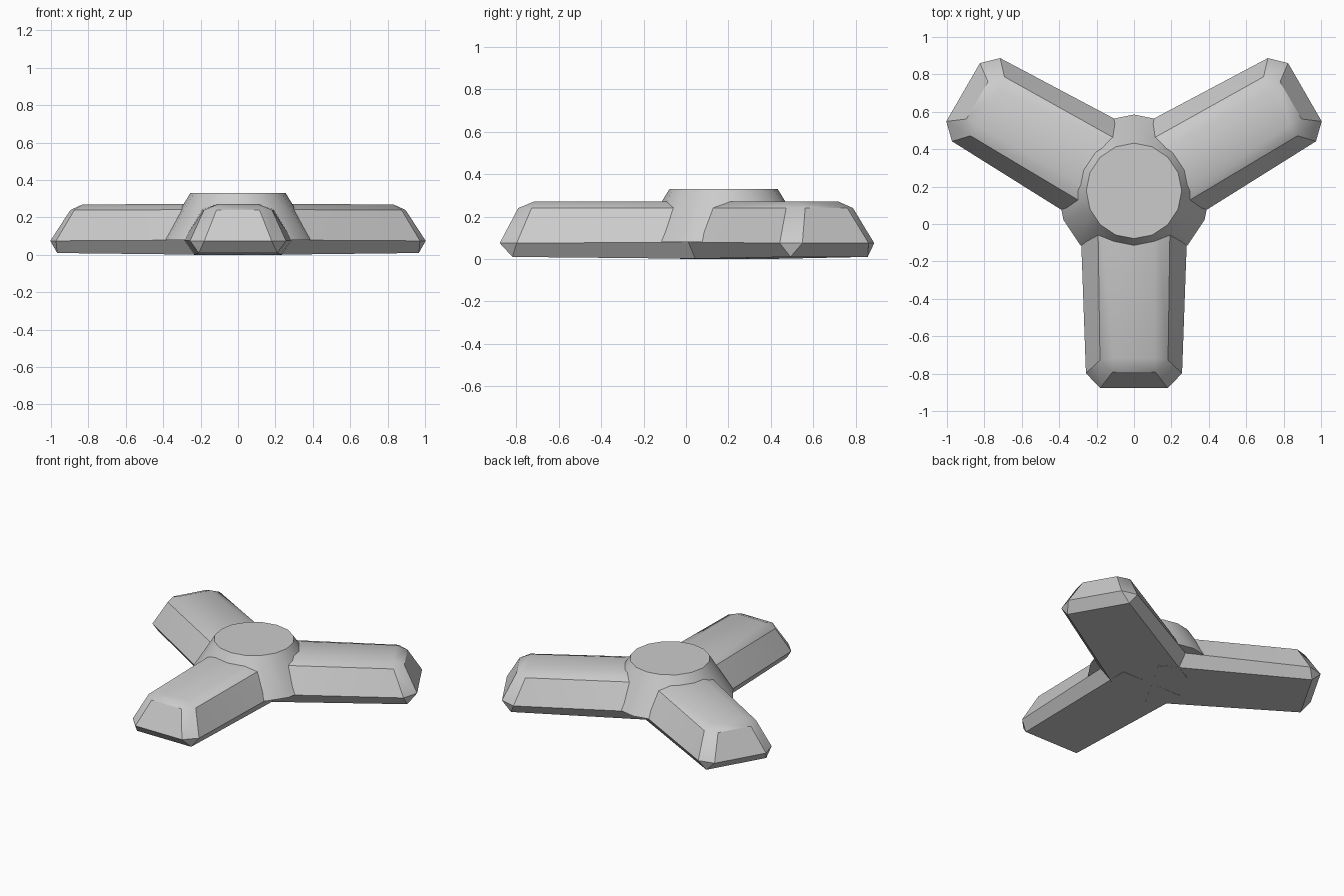
import bpy, bmesh, math
from mathutils import Matrix

if "Cube" in bpy.data.objects:
    bpy.data.objects.remove(bpy.data.objects["Cube"])

CENTRE_Y = 0.177  # the three arms meet here


def finish(bm, name, matrix):
    bmesh.ops.transform(bm, matrix=matrix, verts=bm.verts)
    bmesh.ops.recalc_face_normals(bm, faces=bm.faces)
    mesh = bpy.data.meshes.new(name)
    bm.to_mesh(mesh)
    bm.free()
    obj = bpy.data.objects.new(name, mesh)
    bpy.context.collection.objects.link(obj)
    bpy.ops.object.select_all(action='DESELECT')
    obj.select_set(True)
    bpy.context.view_layer.objects.active = obj
    bpy.ops.object.shade_smooth_by_angle(angle=math.radians(30))


# (distance from hub, half width, height) of one half of a chamfered arm
ARM = [
    # inner end section
    (0, 0.235, 0.0), (0, 0.292, 0.08), (0, 0.195, 0.242), (0, 0.115, 0.272),
    # bottom corner of the tip
    (0.995, 0.21, 0.01),
    # widest edge, with cut corner
    (0.975, 0.257, 0.075), (1.055, 0.18, 0.075),
    # upper edge, with cut corner
    (0.905, 0.182, 0.24), (0.968, 0.115, 0.24),
    # flat top
    (0.895, 0.11, 0.27),
]


def arm(name, angle):
    bm = bmesh.new()
    for d, w, z in ARM:
        for s in (-1, 1):
            bm.verts.new((d, s * w, z))
    bmesh.ops.convex_hull(bm, input=bm.verts[:])
    bmesh.ops.dissolve_limit(bm, angle_limit=math.radians(3),
                             verts=bm.verts[:], edges=bm.edges[:])
    finish(bm, name, Matrix.Translation((0, CENTRE_Y, 0))
           @ Matrix.Rotation(math.radians(angle), 4, 'Z'))


# three arms
for arm_name, a in (("front_arm", -90), ("right_arm", 30), ("left_arm", 150)):
    arm(arm_name, a)

# tapered round hub
hub = bmesh.new()
bmesh.ops.create_cone(hub, cap_ends=True, segments=16,
                      radius1=0.408, radius2=0.255, depth=0.25)
finish(hub, "hub", Matrix.Translation((0, CENTRE_Y, 0.205)))
